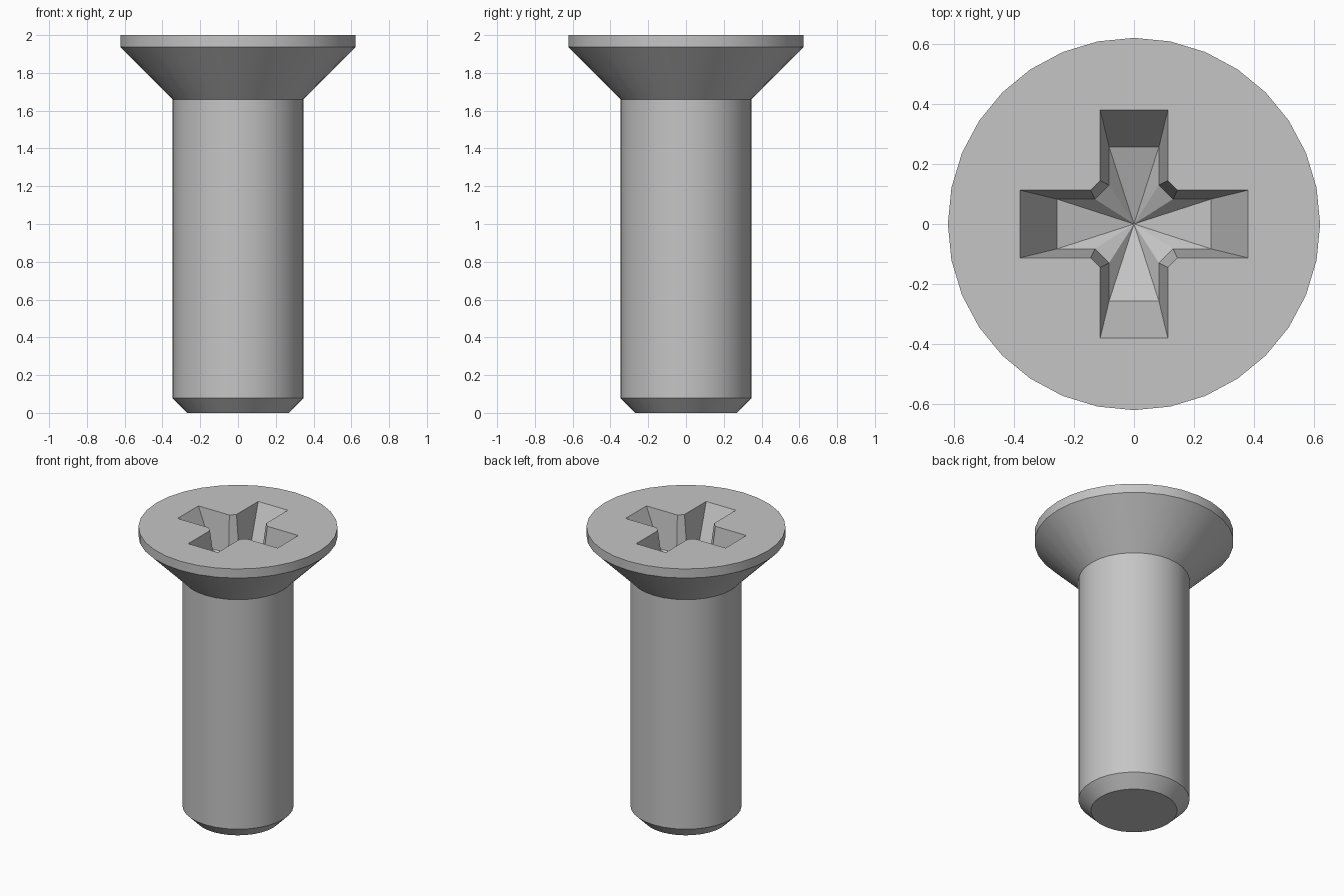
import bpy, bmesh, math

if "Cube" in bpy.data.objects:
    bpy.data.objects.remove(bpy.data.objects["Cube"], do_unlink=True)

steel = bpy.data.materials.new("grey_steel")
steel.use_nodes = True
GREY = (0.56, 0.56, 0.56, 1)
steel.diffuse_color = GREY
steel.node_tree.nodes["Principled BSDF"].inputs["Base Color"].default_value = GREY

SIDES = 32
bm = bmesh.new()


def circle(radius, z):
    step = 2 * math.pi / SIDES
    return [bm.verts.new((radius * math.cos(i * step), radius * math.sin(i * step), z))
            for i in range(SIDES)]


def cross(reach, half_width, corner, z):
    """Four-armed outline with bevelled inner corners."""
    quarter = [(reach, half_width), (corner, half_width),
               (half_width, corner), (half_width, reach)]
    loop = []
    for turn in range(4):
        loop += [bm.verts.new((x, y, z)) for x, y in quarter]
        quarter = [(-y, x) for x, y in quarter]
        # keep the outline running counter-clockwise
    return loop


def bridge(a, b):
    for i in range(len(a)):
        j = (i + 1) % len(a)
        bm.faces.new((a[i], a[j], b[j], b[i]))


def loop_edges(loop):
    return [bm.edges.get((loop[i - 1], loop[i])) for i in range(len(loop))]


# Bevelled tip, shank, countersunk cone and rim
profile = [(0.27, 0), (0.347, 0.078), (0.347, 1.66), (0.622, 1.937), (0.622, 2)]
rings = [circle(r, z) for r, z in profile]
for low, high in zip(rings, rings[1:]):
    bridge(low, high)
bm.faces.new(rings[0][::-1])

# Tapered cross recess with a shallow conical floor
mouth = cross(0.381, 0.113, 0.145, 2)
floor = cross(0.257, 0.083, 0.13, 1.75)
bridge(floor, mouth)
centre = bm.verts.new((0, 0, 1.66))
for i in range(len(floor)):
    bm.faces.new((floor[i - 1], floor[i], centre))

# Flat top around the recess
bmesh.ops.triangle_fill(bm, use_beauty=True, normal=(0, 0, 1),
                        edges=loop_edges(rings[-1]) + loop_edges(mouth))
bmesh.ops.recalc_face_normals(bm, faces=bm.faces[:])

mesh = bpy.data.meshes.new("countersunk_screw")
bm.to_mesh(mesh)
bm.free()
mesh.materials.append(steel)
screw = bpy.data.objects.new("countersunk_screw", mesh)
bpy.context.collection.objects.link(screw)

bpy.ops.object.select_all(action="DESELECT")
screw.select_set(True)
bpy.context.view_layer.objects.active = screw
bpy.ops.object.shade_smooth_by_angle(angle=math.radians(30))
